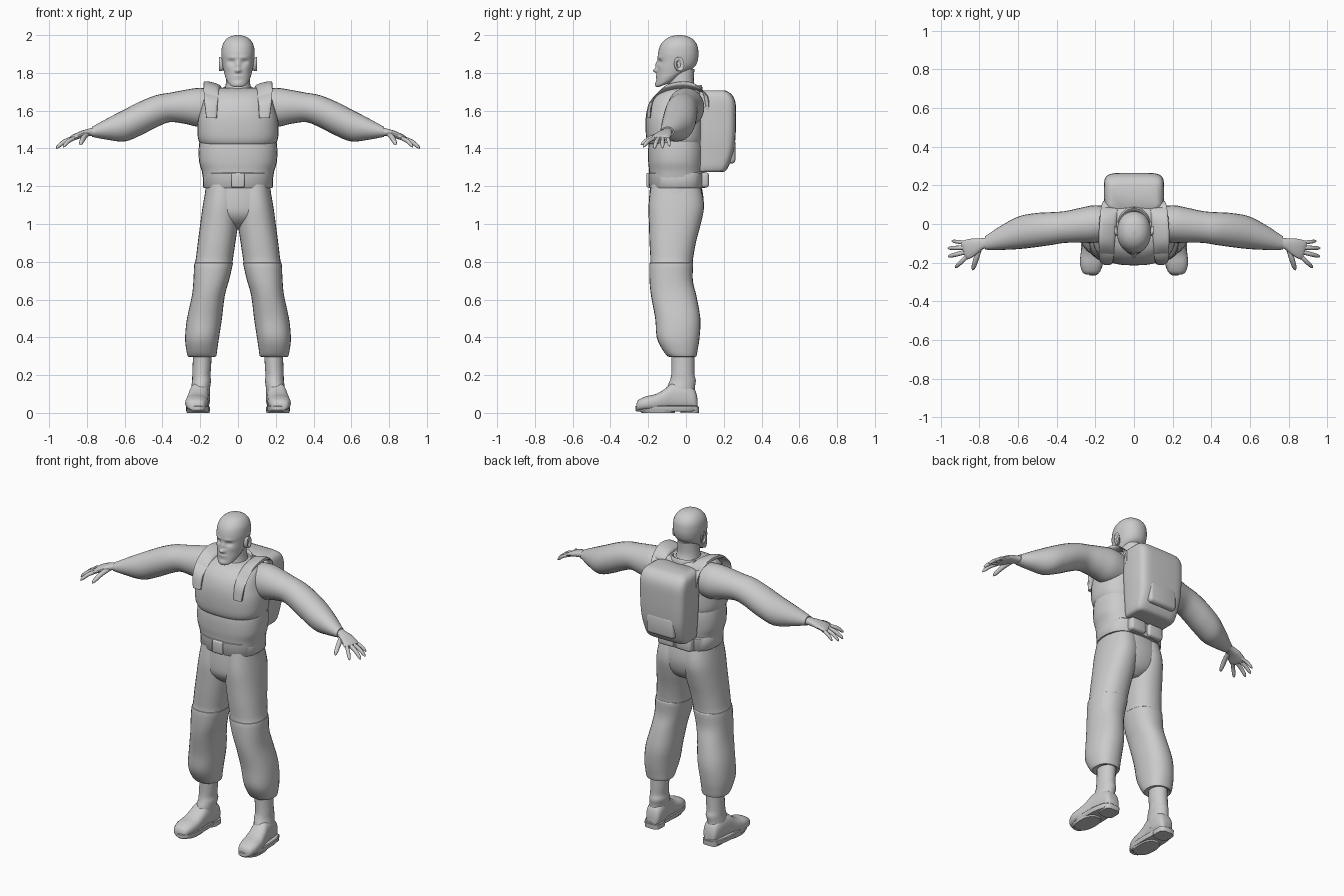
import bpy, bmesh, math
from mathutils import Vector

grey = bpy.data.materials.new("plain grey")
grey.diffuse_color = (0.6, 0.6, 0.6, 1)


def finish(name, bm, mirror=False, angle=40):
    bmesh.ops.recalc_face_normals(bm, faces=bm.faces)
    me = bpy.data.meshes.new(name)
    bm.to_mesh(me)
    bm.free()
    me.materials.append(grey)
    me.shade_smooth()
    me.set_sharp_from_angle(angle=math.radians(angle))
    ob = bpy.data.objects.new(name, me)
    bpy.context.collection.objects.link(ob)
    if mirror:
        mod = ob.modifiers.new("mirror", 'MIRROR')
        mod.use_mirror_merge = False
    return ob


def spow(v, e):
    return math.copysign(abs(v) ** e, v)


def loft(name, secs, n=24, e=1.0, steps=4, mirror=False, angle=40):
    """Skin smooth rings; each section is centre xyz, U xyz, V xyz."""
    rows = []
    for i in range(len(secs) - 1):
        p0, p1, p2, p3 = (secs[min(max(k, 0), len(secs) - 1)] for k in range(i - 1, i + 3))
        for s in range(steps):
            t = s / steps
            rows.append([b + 0.5 * t * (c - a + t * (2 * a - 5 * b + 4 * c - d + t * (3 * (b - c) + d - a)))
                         for a, b, c, d in zip(p0, p1, p2, p3)])
    rows.append(secs[-1])
    bm = bmesh.new()
    rings = []
    for r in rows:
        c, u, v = Vector(r[:3]), Vector(r[3:6]), Vector(r[6:9])
        rings.append([bm.verts.new(c + u * spow(math.cos(a), e) + v * spow(math.sin(a), e))
                      for a in (2 * math.pi * k / n for k in range(n))])
    for a, b in zip(rings, rings[1:]):
        for k in range(n):
            bm.faces.new((a[k], a[(k + 1) % n], b[(k + 1) % n], b[k]))
    bm.faces.new(rings[0])
    bm.faces.new(rings[-1])
    return finish(name, bm, mirror, angle)


def lvl(z, yf, yb, hw, cx=0.0, tilt=0.0):
    """Level ring from front y, back y and half width."""
    ry = (yb - yf) / 2
    return (cx, (yf + yb) / 2, z, hw, 0, 0, 0, ry, tilt * ry)


def side(z, xi, xo, yf, yb):
    """Level ring from inner x and outer x."""
    return lvl(z, yf, yb, (xo - xi) / 2, (xi + xo) / 2)


def arm(x, y, z, ry, rz):
    return (x, y, z, 0, ry, 0, 0, 0, rz)


def box(name, centre, size, bevel=0.01, mirror=False):
    bm = bmesh.new()
    bmesh.ops.create_cube(bm, size=1)
    for v in bm.verts:
        v.co = Vector(centre) + Vector(a * b for a, b in zip(v.co, size))
    bmesh.ops.bevel(bm, geom=bm.edges[:], offset=bevel, segments=3, affect='EDGES', profile=0.5)
    return finish(name, bm, mirror)


# head, with the face pushed in and out by soft bumps
head = loft("head", [
    lvl(1.738, -.145, -.07, .028, tilt=.35), lvl(1.752, -.157, -.035, .052, tilt=.4),
    lvl(1.78, -.156, 0, .067, tilt=.3), lvl(1.805, -.154, .03, .074, tilt=.15),
    lvl(1.835, -.15, .052, .081, tilt=.05), lvl(1.87, -.148, .063, .086), lvl(1.905, -.148, .066, .088),
    lvl(1.945, -.136, .06, .083), lvl(1.975, -.112, .04, .066), lvl(1.993, -.08, .01, .04),
    lvl(2.0, -.045, -.025, .008)], n=64, e=.93, steps=7, angle=80)
BUMPS = [  # x, z, spread x, spread z, push along y
    (0, 1.842, .010, .022, -.013), (0, 1.812, .014, .011, -.023),   # nose
    (.034, 1.858, .016, .010, .013), (.034, 1.858, .008, .005, -.005),  # eyes
    (.032, 1.882, .028, .009, -.005), (.05, 1.828, .02, .018, -.004),   # brow, cheek
    (0, 1.779, .022, .009, -.007), (0, 1.777, .020, .003, .005),        # mouth
    (0, 1.742, .022, .014, -.007)]                                      # chin
for v in head.data.vertices:
    x, y, z = v.co
    if y < -.06:
        w = min(1, (-.06 - y) / .04)
        v.co.y += w * sum(d * math.exp(-((abs(x) - bx) / sx) ** 2 - ((z - bz) / sz) ** 2)
                          for bx, bz, sx, sz, d in BUMPS)
# ears
loft("ear", [(.078, -.045, 1.842, 0, .016, .004, 0, -.004, .028),
             (.09, -.04, 1.845, 0, .022, .005, 0, -.006, .036),
             (.1, -.032, 1.847, 0, .022, .005, 0, -.006, .037),
             (.1, -.035, 1.846, 0, .014, .003, 0, -.004, .026),
             (.092, -.038, 1.845, 0, .008, .002, 0, -.003, .016)], n=20, steps=2, mirror=True)
# neck and collar
loft("neck", [lvl(1.64, -.12, .08, .09), lvl(1.70, -.105, .06, .072), lvl(1.75, -.092, .042, .064),
              lvl(1.82, -.1, .045, .06)])
loft("collar", [lvl(1.62, -.16, .1, .14), lvl(1.68, -.142, .09, .11, tilt=.12),
                lvl(1.71, -.125, .085, .09, tilt=.2), lvl(1.715, -.112, .075, .08, tilt=.2),
                lvl(1.69, -.1, .06, .07, tilt=.2)], n=32, steps=2)

# vest: belly and chest
loft("vest_belly", [lvl(1.22, -.192, .09, .182), lvl(1.28, -.195, .095, .192), lvl(1.33, -.2, .098, .206),
                    lvl(1.4, -.2, .1, .208), lvl(1.47, -.19, .09, .2)], n=32, e=.8)
loft("vest_chest", [lvl(1.415, -.185, .08, .185), lvl(1.43, -.202, .095, .203), lvl(1.47, -.212, .1, .214),
                    lvl(1.55, -.214, .102, .212), lvl(1.61, -.205, .102, .197), lvl(1.66, -.182, .1, .185),
                    lvl(1.70, -.14, .09, .17), lvl(1.72, -.09, .07, .14)], n=32, e=.78)
# shoulder straps running front to back
loft("shoulder_strap", [
    (.14, -.2, 1.56, .028, 0, 0, 0, .012, 0), (.143, -.182, 1.65, .036, 0, .003, 0, .012, .006),
    (.142, -.12, 1.712, .04, 0, .008, 0, .008, .014), (.138, -.04, 1.732, .045, 0, .012, 0, 0, .016),
    (.132, .04, 1.728, .045, 0, .01, 0, -.006, .016), (.125, .1, 1.69, .042, 0, .004, 0, -.014, .01),
    (.12, .115, 1.6, .036, 0, 0, 0, -.014, 0)], n=16, e=.7, mirror=True)

# belt, buckle and rear pouches
loft("belt", [lvl(1.19, -.192, .1, .18), lvl(1.195, -.196, .104, .184), lvl(1.268, -.198, .104, .187),
              lvl(1.275, -.192, .098, .182)], n=32, e=.8, steps=1)
box("buckle", (0, -.194, 1.232), (.07, .03, .076), .008)
box("belt_pouch", (.062, .092, 1.233), (.105, .06, .08), .016, True)

# backpack with an overhanging lid
loft("backpack", [lvl(1.275, .06, .19, .115), lvl(1.29, .06, .218, .135), lvl(1.38, .06, .252, .145),
                  lvl(1.46, .06, .262, .152), lvl(1.56, .06, .265, .155), lvl(1.645, .06, .262, .155),
                  lvl(1.69, .065, .238, .145), lvl(1.708, .08, .205, .12)], n=32, e=.38, steps=3)
box("backpack_pocket", (0, .237, 1.385), (.19, .05, .13), .02)

# sleeves
loft("sleeve", [arm(.1, 0, 1.615, .085, .095), arm(.2, 0, 1.617, .097, .104), arm(.28, -.007, 1.62, .09, .09),
                arm(.36, -.016, 1.617, .082, .078), arm(.43, -.024, 1.598, .085, .085),
                arm(.51, -.032, 1.562, .088, .09), arm(.6, -.046, 1.522, .084, .085),
                arm(.69, -.072, 1.503, .062, .057), arm(.75, -.092, 1.492, .042, .035),
                arm(.772, -.098, 1.488, .034, .027)], mirror=True)

# hands
loft("palm", [(.755, -.095, 1.49, .005, .026, 0, 0, 0, .021), (.79, -.103, 1.485, .008, .028, 0, 0, 0, .02),
              (.83, -.118, 1.474, .012, .042, 0, 0, 0, .018), (.87, -.134, 1.458, .014, .048, 0, 0, 0, .015),
              (.885, -.139, 1.451, .012, .042, 0, 0, 0, .009)], n=16, e=.85, steps=3, mirror=True)
FINGERS = [("little_finger", (.87, -.098, 1.456), (.943, -.088, 1.412), .010),
           ("ring_finger", (.875, -.122, 1.455), (.963, -.125, 1.402), .011),
           ("middle_finger", (.875, -.146, 1.454), (.962, -.168, 1.4), .0115),
           ("index_finger", (.865, -.168, 1.455), (.925, -.226, 1.408), .011),
           ("thumb", (.80, -.125, 1.475), (.835, -.238, 1.42), .014)]
for name, a, b, r in FINGERS:
    a, b = Vector(a), Vector(b)
    d = (b - a).normalized()
    u = d.cross(Vector((0, 0, 1))).normalized()
    w = u.cross(d)
    secs = []
    for t, k in ((0, 1), (.45, 1), (.85, .8), (1, .25)):
        c = a.lerp(b, t) + w * (.008 * math.sin(math.pi * t))
        secs.append((*c, *(u * r * k), *(w * r * k)))
    loft(name, secs, n=10, steps=3, mirror=True, angle=60)

# trousers
loft("trouser_seat", [lvl(1.22, -.188, .08, .168), lvl(1.12, -.196, .094, .178), lvl(1.05, -.19, .085, .165),
                      lvl(1.0, -.15, .06, .11), lvl(.97, -.09, .02, .04)], n=32, e=.85)
loft("trouser_leg", [
    side(1.21, .0, .166, -.185, .075), side(1.1, -.004, .186, -.198, .096), side(1.0, .0, .2, -.196, .078),
    side(.9, .014, .213, -.193, .052), side(.805, .028, .225, -.188, .036), side(.785, .028, .232, -.194, .038),
    side(.7, .048, .236, -.193, .036), side(.62, .07, .244, -.185, .055), side(.5, .085, .27, -.163, .076),
    side(.4, .1, .28, -.155, .072), side(.335, .11, .274, -.125, .062), side(.298, .117, .264, -.095, .054),
    side(.302, .14, .245, -.075, .04)], n=28, e=.88, steps=3, mirror=True)

# boots
loft("boot_shaft", [side(.33, .14, .238, -.078, .044), side(.25, .142, .24, -.076, .044),
                    side(.2, .146, .242, -.078, .045), side(.17, .143, .243, -.086, .052),
                    side(.13, .148, .248, -.1, .047), side(.06, .15, .25, -.1, .052)], mirror=True)


def foot(y, cx, hw, top):
    hz = (top - .012) / 2
    return (cx, y, .012 + hz, hw, 0, 0, 0, 0, hz)


loft("boot_foot", [foot(-.262, .222, .024, .05), foot(-.25, .222, .044, .07), foot(-.21, .221, .058, .088),
                   foot(-.16, .217, .06, .1), foot(-.115, .212, .056, .125), foot(-.07, .206, .053, .158),
                   foot(0, .199, .052, .155), foot(.045, .197, .044, .125), foot(.06, .197, .028, .08)],
     n=24, e=.8, mirror=True)
loft("boot_sole", [lvl(.008, -.262, .06, .056, .213), lvl(.014, -.268, .066, .061, .213),
                   lvl(.034, -.268, .066, .061, .213), lvl(.038, -.262, .062, .057, .213)],
     n=32, e=.8, steps=1, mirror=True)
loft("boot_tread", [lvl(0, -.235, -.06, .054, .217), lvl(.015, -.25, -.055, .058, .217)],
     n=24, e=.8, steps=1, mirror=True)
loft("boot_heel", [lvl(0, -.03, .068, .05, .2), lvl(.03, -.03, .07, .052, .2)],
     n=24, e=.6, steps=1, mirror=True)
